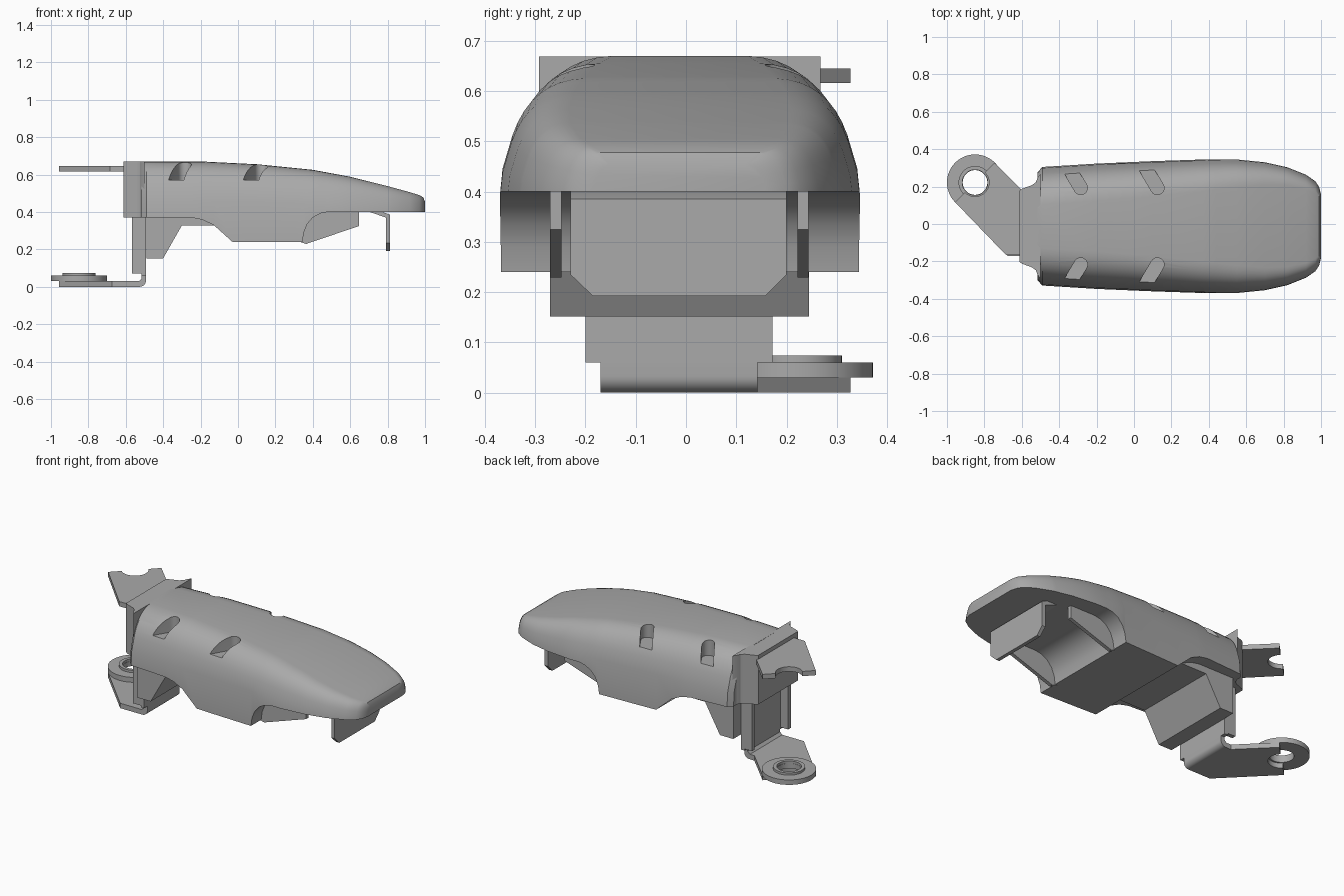
import bpy, bmesh, math
from mathutils import Vector

if "Cube" in bpy.data.objects:
    bpy.data.objects.remove(bpy.data.objects["Cube"], do_unlink=True)

grey = bpy.data.materials.new("plain_grey")
grey.use_nodes = True
grey.diffuse_color = (0.4, 0.4, 0.4, 1)
grey.node_tree.nodes["Principled BSDF"].inputs["Base Color"].default_value = (0.4, 0.4, 0.4, 1)

MID = -0.012  # centre line of the cover


def finish(name, bm, smooth=30):
    bmesh.ops.recalc_face_normals(bm, faces=bm.faces)
    mesh = bpy.data.meshes.new(name)
    bm.to_mesh(mesh)
    bm.free()
    ob = bpy.data.objects.new(name, mesh)
    bpy.context.collection.objects.link(ob)
    mesh.materials.append(grey)
    bpy.ops.object.select_all(action='DESELECT')
    ob.select_set(True)
    bpy.context.view_layer.objects.active = ob
    if smooth:
        bpy.ops.object.shade_smooth_by_angle(angle=math.radians(smooth))
    return ob


def add_prism(bm, outline, offset):
    """Extrude a closed loop of 3D points by an offset vector."""
    face = bm.faces.new([bm.verts.new(p) for p in outline])
    out = bmesh.ops.extrude_face_region(bm, geom=[face])
    moved = [g for g in out["geom"] if isinstance(g, bmesh.types.BMVert)]
    bmesh.ops.translate(bm, verts=moved, vec=offset)


def plate_z(name, pts, z0, z1):
    bm = bmesh.new()
    add_prism(bm, [(x, y, z0) for x, y in pts], (0, 0, z1 - z0))
    return finish(name, bm)


def plate_y(name, pts, y0, y1):
    bm = bmesh.new()
    add_prism(bm, [(x, y0, z) for x, z in pts], (0, y1 - y0, 0))
    return finish(name, bm)


def plate_x(name, pts, x0, x1):
    bm = bmesh.new()
    add_prism(bm, [(x0, y, z) for y, z in pts], (x1 - x0, 0, 0))
    return finish(name, bm)


def arc(cx, cy, r, a0, a1, n=16):
    angles = [math.radians(a0 + (a1 - a0) * i / n) for i in range(n + 1)]
    return [(cx + r * math.cos(a), cy + r * math.sin(a)) for a in angles]


def lerp_table(table, x):
    for (x0, v0), (x1, v1) in zip(table, table[1:]):
        if x <= x1:
            return v0 + (v1 - v0) * max(0, x - x0) / (x1 - x0)
    return table[-1][1]


# Cover: lofted sections following width, crown and lower edge
width = [(-.515, .29), (-.49, .317), (-.2, .335), (.1, .348), (.4, .358), (.55, .357),
         (.7, .342), (.82, .315), (.92, .275), (.97, .24), (.99, .21), (1, .17)]
crown = [(-.515, .67), (-.2, .67), (.1, .655), (.4, .625), (.6, .588),
         (.8, .538), (.92, .505), (.97, .49), (.99, .478), (1, .455)]
lower = [(-.515, .37), (-.25, .37), (-.19, .358), (-.13, .33), (-.03, .24), (.345, .24),
         (.352, .29), (.37, .335), (.4, .37), (.44, .392), (.48, .4), (1, .4)]
stations = sorted({x for t in (width, crown, lower) for x, _ in t})


def section(x):
    w, top, low = (lerp_table(t, x) for t in (width, crown, lower))
    h = top - .4
    s = h / .27
    half = [(w, low), (w - .006 * s, .4 + .2 * h)]
    a, b, c = (Vector(p) for p in ((w - .03 * s, .4 + .5 * h),
                                   (w - .075 * s, top - .005 * s), (w - .2 * s, top)))
    for i in range(9):
        t = i / 8
        half.append(tuple(a * (1 - t) ** 2 + b * 2 * t * (1 - t) + c * t * t))
    return [(x, MID + y, z) for y, z in half] + [(x, MID - y, z) for y, z in reversed(half)]


bm = bmesh.new()
rings = [[bm.verts.new(p) for p in section(x)] for x in stations]
for r0, r1 in zip(rings, rings[1:]):
    for i in range(len(r0)):
        j = (i + 1) % len(r0)
        bm.faces.new((r0[i], r0[j], r1[j], r1[i]))
bm.faces.new(rings[0])
bm.faces.new(rings[-1])
cover = finish("cover", bm, 0)

# Four slanted grooves cut into the shoulders
bm = bmesh.new()
heading = math.degrees(math.atan2(.135, -.08))
for x in (-.285, .125):
    for side in (1, -1):
        cap = arc(0, 0, .036, 90, 270, 12)
        pts = [(.4, -.036), (.4, .036)] + cap
        a = math.radians(heading)
        loop = [(x + u * math.cos(a) - v * math.sin(a),
                 MID + side * (.205 + u * math.sin(a) + v * math.cos(a)), .57) for u, v in pts]
        add_prism(bm, loop, (0, 0, .3))
cutter = finish("groove_cutter", bm, 0)
cutter.hide_render = True
bpy.context.view_layer.objects.active = cover
cut = cover.modifiers.new("grooves", 'BOOLEAN')
cut.operation = 'DIFFERENCE'
cut.solver = 'EXACT'
cut.object = cutter
bpy.ops.object.modifier_apply(modifier=cut.name)
bpy.data.objects.remove(cutter, do_unlink=True)
cover.select_set(True)
bpy.ops.object.shade_smooth_by_angle(angle=math.radians(30))

# Narrow rear end of the cover
rear = [(-.612, .19), (-.6, .2), (-.545, .22), (-.525, .235), (-.515, .26), (-.5, .28)]
outline = [(x, MID + y) for x, y in rear] + [(x, MID - y) for x, y in reversed(rear)]
plate_z("rear_end", outline, .37, .669)

# Inner block with sloped lower face, and thin cheeks under the nose
plate_y("inner_block", [(-.49, .42), (-.49, .152), (-.4, .152), (-.3, .328),
                        (-.1, .328), (0, .42)], -.27, .245)
for side, y in (("right", -.27), ("left", .222)):
    plate_y(side + "_cheek", [(.3, .42), (.3, .25), (.345, .235), (.365, .229),
                              (.648, .325), (.648, .42)], y, y + .022)

# Hanging nose tab with chamfered corners and its bent root
plate_x("nose_tab", [(-.23, .38), (-.23, .235), (-.185, .192), (.157, .192),
                     (.2, .235), (.2, .38)], .79, .812)
plate_y("nose_tab_root", [(.69, .405), (.79, .37), (.812, .37), (.812, .385), (.76, .405)],
        -.23, .2)

# Rear post: channel open to the back, bent into the lower arm
plate_x("post_web", [(-.2, .4), (-.2, .06), (-.17, .06), (.14, .06), (.172, .06), (.172, .4)],
        -.515, -.492)
for side, y in (("right", -.2), ("left", .147)):
    plate_y(side + "_post_flange", [(-.566, .4), (-.566, .07), (-.5, .07), (-.5, .4)], y, y + .025)
bend = arc(-.525, .033, .033, -90, 0, 8)
plate_y("post_bend", bend + [(-.492, .07), (-.515, .07), (-.515, .045), (-.53, .03), (-.56, .03),
                             (-.56, 0)], -.17, .142)

# Arms ending in a half-round notch around the pivot
PX, PY = -.85, .222
notch = arc(PX, PY, .075, 405, 225)
tip = [(-.745, .327)] + notch + [(-.956, .116)]
plate_z("lower_arm", [(-.525, -.17), (-.525, .142), (-.56, .142)] + tip + [(-.675, -.17)], 0, .03)
plate_z("upper_arm", [(-.59, -.165), (-.59, .172)] + tip + [(-.685, -.165)], .616, .645)


def washer(name, r_out, r_in, z0, z1, n=48):
    bm = bmesh.new()
    loops = [[bm.verts.new((x, y, z)) for x, y in arc(PX, PY, r, 0, 360, n)[:-1]]
             for r, z in ((r_out, z0), (r_out, z1), (r_in, z1), (r_in, z0))]
    for a, b in zip(loops, loops[1:] + loops[:1]):
        for i in range(n):
            j = (i + 1) % n
            bm.faces.new((a[i], a[j], b[j], b[i]))
    return finish(name, bm)


# Pivot ring with raised collar
washer("pivot_ring", .15, .066, .03, .06)
washer("pivot_collar", .088, .068, .055, .074)
